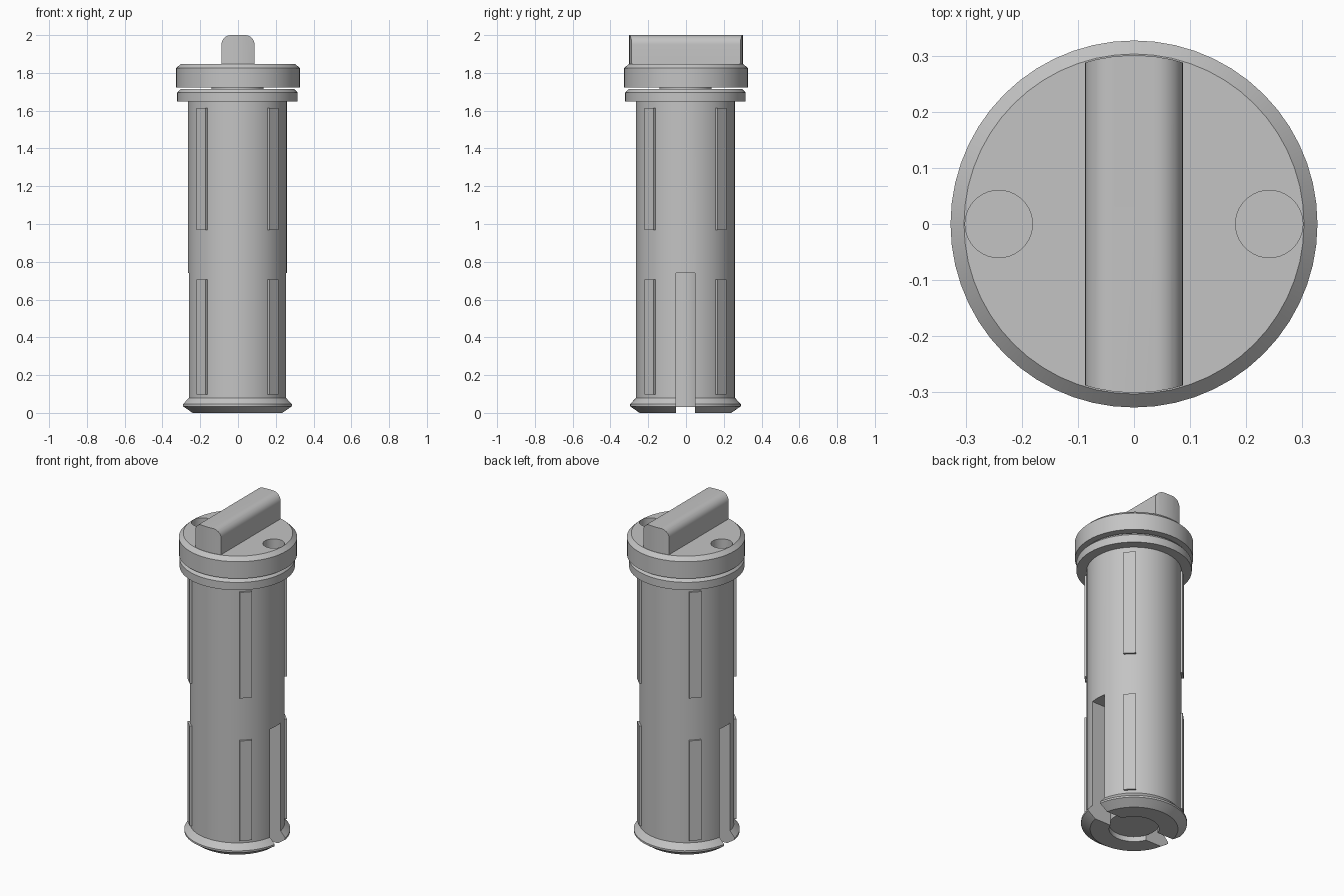
import bpy, bmesh, math
from mathutils import Matrix, Vector

if "Cube" in bpy.data.objects:
    bpy.data.objects.remove(bpy.data.objects["Cube"], do_unlink=True)

grey = bpy.data.materials.new("plain grey")
grey.use_nodes = True
colour = (0.55, 0.55, 0.55, 1)
grey.diffuse_color = colour
grey.node_tree.nodes["Principled BSDF"].inputs["Base Color"].default_value = colour

SHIFT = -0.003  # the sleeve sits a hair off the cap's axis


def make(name, bm, location=(0, 0, 0)):
    bmesh.ops.recalc_face_normals(bm, faces=bm.faces)
    mesh = bpy.data.meshes.new(name)
    bm.to_mesh(mesh)
    bm.free()
    mesh.materials.append(grey)
    obj = bpy.data.objects.new(name, mesh)
    obj.location = location
    bpy.context.collection.objects.link(obj)
    return obj


def activate(obj):
    bpy.ops.object.select_all(action="DESELECT")
    obj.select_set(True)
    bpy.context.view_layer.objects.active = obj


def smooth(obj):
    activate(obj)
    bpy.ops.object.shade_smooth_by_angle(angle=math.radians(25))


def lathe(name, profile, closed=False, steps=56, location=(0, 0, 0)):
    """Spin (radius, height) points about z; closed makes a ring section."""
    bm = bmesh.new()
    verts = [bm.verts.new((r, 0, z)) for r, z in profile]
    pairs = list(zip(verts, verts[1:] + verts[:1]))
    edges = [bm.edges.new(p) for p in (pairs if closed else pairs[:-1])]
    bmesh.ops.spin(bm, geom=verts + edges, axis=(0, 0, 1), cent=(0, 0, 0),
                   angle=math.tau, steps=steps, use_duplicate=False)
    bmesh.ops.remove_doubles(bm, verts=bm.verts, dist=0.0001)
    return make(name, bm, location)


def cylinder(name, radius, low, high, x=0, y=0, steps=56):
    return lathe(name, [(0, low), (radius, low), (radius, high), (0, high)],
                 steps=steps, location=(x, y, 0))


def add_box(bm, low, high, turn=0):
    low, high = Vector(low), Vector(high)
    size = high - low
    matrix = (Matrix.Rotation(turn, 4, "Z") @ Matrix.Translation((low + high) / 2)
              @ Matrix.Diagonal((size.x, size.y, size.z, 1)))
    return bmesh.ops.create_cube(bm, size=1, matrix=matrix)["verts"]


def boolean(obj, tool, operation):
    mod = obj.modifiers.new("cut", "BOOLEAN")
    mod.operation = operation
    mod.solver = "EXACT"
    mod.object = tool
    activate(obj)
    bpy.ops.object.modifier_apply(modifier=mod.name)
    bpy.data.objects.remove(tool, do_unlink=True)


# Hollow sleeve with a flared foot and a chamfered collar
sleeve = lathe("sleeve", [
    (0.138, 0), (0.243, 0), (0.293, 0.035), (0.293, 0.046), (0.262, 0.08),
    (0.262, 1.648), (0.319, 1.648), (0.319, 1.695), (0.302, 1.714), (0.138, 1.714),
], closed=True, location=(SHIFT, SHIFT, 0))

# Slot across the lower half of the sleeve
bm = bmesh.new()
add_box(bm, (-0.5, -0.051, -0.1), (0.5, 0.051, 0.74))
boolean(sleeve, make("slot_cutter", bm, (SHIFT, SHIFT, 0)), "DIFFERENCE")
smooth(sleeve)

# Core rod joining the sleeve and the cap
smooth(cylinder("core_rod", 0.137, 0.03, 1.75, SHIFT, SHIFT))

# Two tiers of four raised ribs on the diagonals
bm = bmesh.new()
for low, high in ((0.098, 0.707), (0.967, 1.613)):
    for i in range(4):
        add_box(bm, (0.24, -0.034, low), (0.273, 0.034, high),
                math.pi / 4 + i * math.pi / 2)
make("ribs", bm, (SHIFT, SHIFT, 0))

# Cap with a chamfered rim and two blind holes
cap = lathe("cap", [(0, 1.722), (0.327, 1.722), (0.327, 1.825),
                    (0.303, 1.848), (0, 1.848)])
for side in (-1, 1):
    hole = cylinder("hole_cutter", 0.06, 1.765, 1.95, x=side * 0.241, steps=40)
    boolean(cap, hole, "DIFFERENCE")
smooth(cap)

# Grip bar with rounded top edges and ends that follow the cap rim
bm = bmesh.new()
add_box(bm, (-0.087, -0.4, 1.84), (0.087, 0.4, 2.0))
top_edges = [e for e in bm.edges
             if all(v.co.z > 1.9 and abs(v.co.x) > 0.08 for v in e.verts)
             and abs(e.verts[0].co.y - e.verts[1].co.y) > 0.5]
bmesh.ops.bevel(bm, geom=top_edges, offset=0.05, segments=8, profile=0.5,
                affect="EDGES")
grip = make("grip_bar", bm)
boolean(grip, cylinder("grip_trimmer", 0.301, 1.7, 2.2), "INTERSECT")
smooth(grip)
